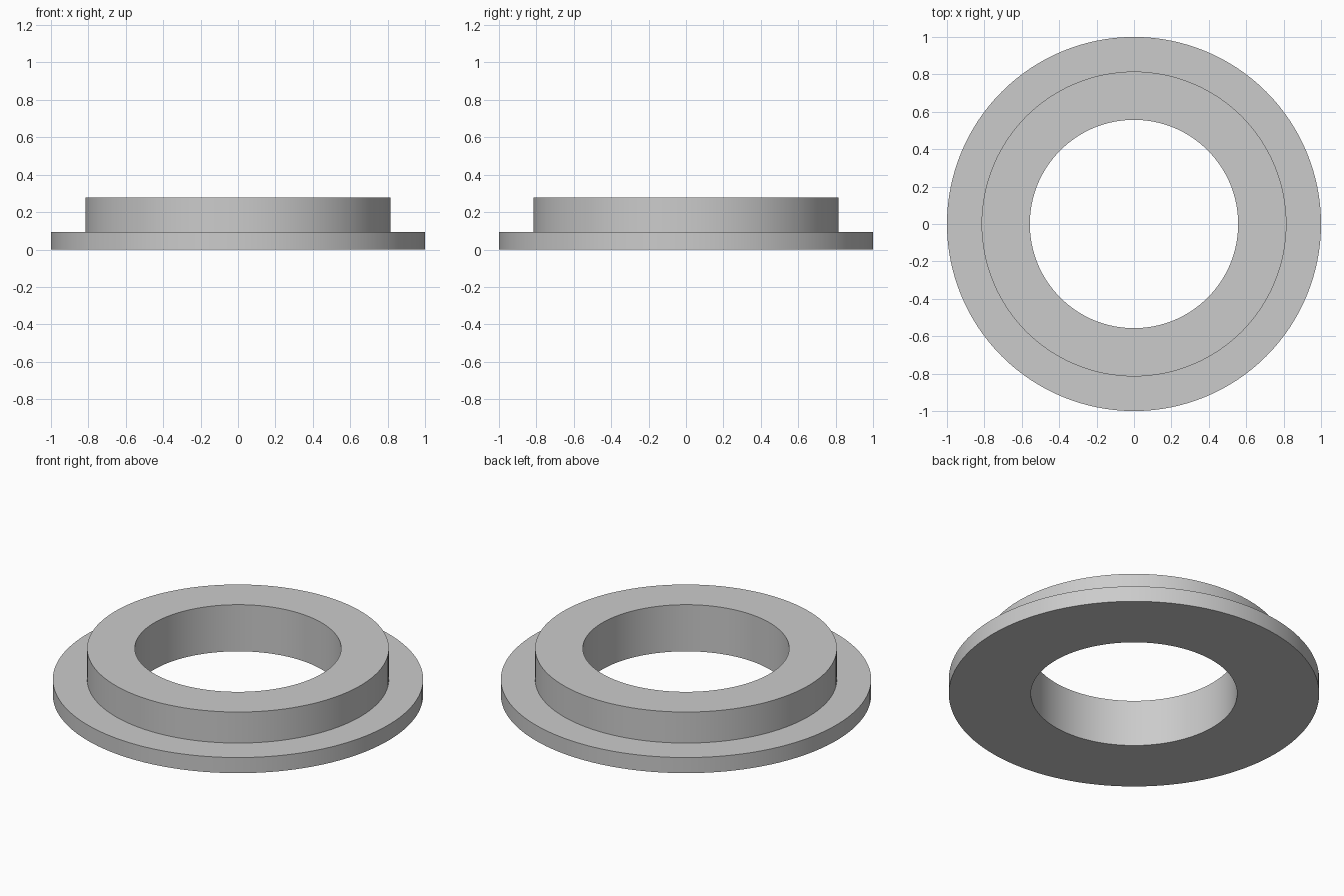
import bpy
import bmesh
import math

cube = bpy.data.objects.get("Cube")
if cube:
    bpy.data.objects.remove(cube, do_unlink=True)

SEGMENTS = 128
BORE, HUB, FLANGE = 0.557, 0.815, 1.0
STEP, TOP = 0.093, 0.278

# Plain grey material
grey = bpy.data.materials.new("light_grey")
grey.use_nodes = True
colour = (0.6, 0.6, 0.6, 1)
grey.diffuse_color = colour
grey.node_tree.nodes["Principled BSDF"].inputs["Base Color"].default_value = colour

# Flanged bushing: a closed stepped section turned about the z axis
profile = [(BORE, 0), (FLANGE, 0), (FLANGE, STEP),
           (HUB, STEP), (HUB, TOP), (BORE, TOP)]
bm = bmesh.new()
verts = [bm.verts.new((r, 0, z)) for r, z in profile]
edges = [bm.edges.new((a, b)) for a, b in zip(verts, verts[1:] + verts[:1])]
bmesh.ops.spin(bm, geom=verts + edges, cent=(0, 0, 0), axis=(0, 0, 1),
               angle=math.tau, steps=SEGMENTS, use_merge=True)
bmesh.ops.remove_doubles(bm, verts=bm.verts, dist=0.0001)
bmesh.ops.recalc_face_normals(bm, faces=bm.faces)

mesh = bpy.data.meshes.new("flanged_bushing")
bm.to_mesh(mesh)
bm.free()
mesh.materials.append(grey)
bushing = bpy.data.objects.new("flanged_bushing", mesh)
bpy.context.collection.objects.link(bushing)

# Smooth round walls with crisp rims
bpy.ops.object.select_all(action="DESELECT")
bushing.select_set(True)
bpy.context.view_layer.objects.active = bushing
bpy.ops.object.shade_smooth_by_angle(angle=math.radians(30))
